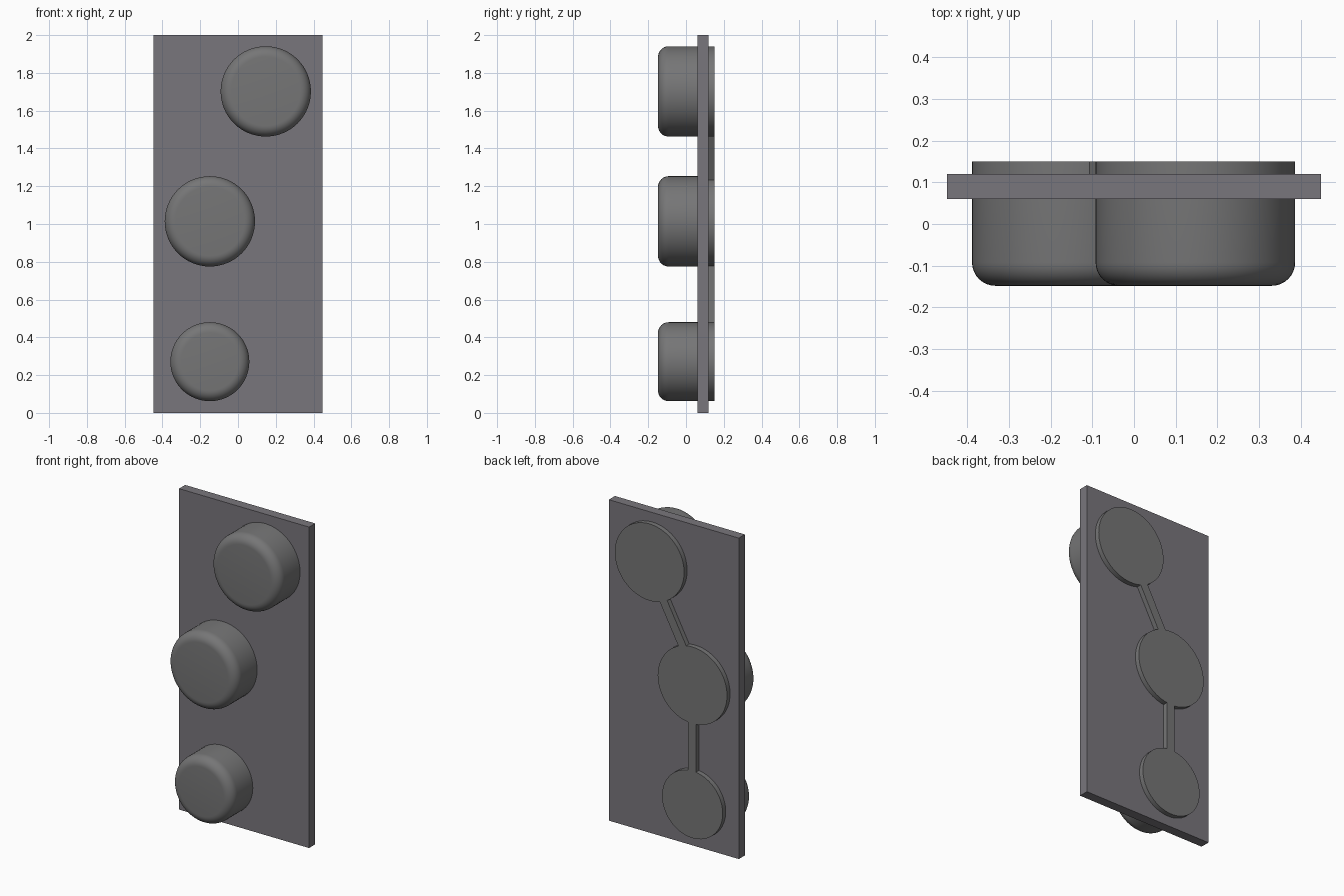
import bpy, bmesh, math
from mathutils import Matrix, Vector

if "Cube" in bpy.data.objects:
    bpy.data.objects.remove(bpy.data.objects["Cube"])


def material(name, color):
    mat = bpy.data.materials.new(name)
    mat.diffuse_color = (*color, 1)
    mat.use_nodes = True
    mat.node_tree.nodes["Principled BSDF"].inputs["Base Color"].default_value = mat.diffuse_color
    return mat


PLATE = material("plate_grey", (0.19, 0.18, 0.2))
RUBBER = material("rubber_grey", (0.18, 0.18, 0.182))


def add_object(name, bm, mat):
    mesh = bpy.data.meshes.new(name)
    bm.to_mesh(mesh)
    bm.free()
    mesh.materials.append(mat)
    obj = bpy.data.objects.new(name, mesh)
    bpy.context.collection.objects.link(obj)
    return obj


def box(name, center, size, mat, tilt=0.0):
    bm = bmesh.new()
    m = (Matrix.Translation(Vector(center)) @ Matrix.Rotation(tilt, 4, 'Y')
         @ Matrix.Diagonal((*size, 1)))
    bmesh.ops.create_cube(bm, size=1, matrix=m)
    return add_object(name, bm, mat)


def button(name, x, z, radius, front=-0.148, back=0.15, fillet=0.056):
    # Lathe profile (radius, y) with a rounded front rim, spun about the y axis
    profile = [(0, front)]
    for i in range(9):
        a = math.pi / 2 * i / 8
        profile.append((radius - fillet + fillet * math.sin(a),
                        front + fillet - fillet * math.cos(a)))
    profile += [(radius, back), (0, back)]
    bm = bmesh.new()
    verts = [bm.verts.new((x + r, y, z)) for r, y in profile]
    edges = [bm.edges.new(p) for p in zip(verts, verts[1:])]
    bmesh.ops.spin(bm, geom=verts + edges, cent=(x, 0, z), axis=(0, 1, 0),
                   angle=math.tau, steps=64)
    bmesh.ops.remove_doubles(bm, verts=bm.verts, dist=1e-5)
    bmesh.ops.recalc_face_normals(bm, faces=bm.faces)
    obj = add_object(name, bm, RUBBER)
    bpy.ops.object.select_all(action='DESELECT')
    obj.select_set(True)
    bpy.context.view_layer.objects.active = obj
    bpy.ops.object.shade_smooth_by_angle(angle=math.radians(30))
    return obj


# Backing plate
box("face_plate", (0, 0.09, 1), (0.896, 0.06, 2), PLATE)

# Buttons passing through the plate
button("upper_button", 0.147, 1.702, 0.239)
button("middle_button", -0.149, 1.014, 0.239)
button("lower_button", -0.149, 0.271, 0.209)

# Raised webs joining the buttons on the back
box("lower_web", (-0.145, 0.125, 0.63), (0.055, 0.05, 0.36), RUBBER)
box("upper_web", (-0.015, 0.125, 1.362), (0.055, 0.05, 0.3), RUBBER,
    math.radians(28))
